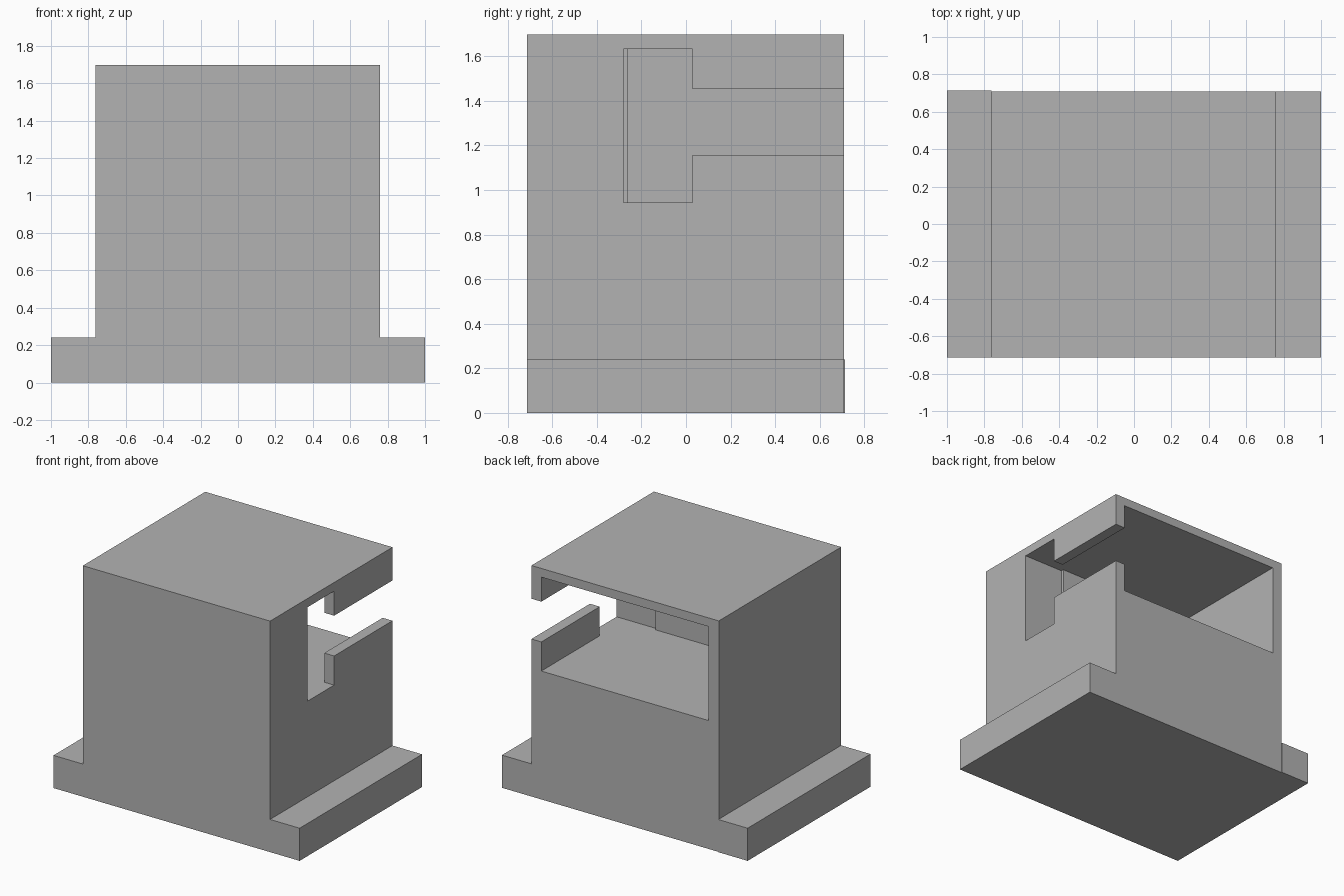
import bpy, bmesh
from mathutils import Vector

if "Cube" in bpy.data.objects:
    bpy.data.objects.remove(bpy.data.objects["Cube"])

grey = bpy.data.materials.new("plain grey")
grey.diffuse_color = (0.45, 0.45, 0.45, 1)
grey.use_nodes = True
grey.node_tree.nodes["Principled BSDF"].inputs["Base Color"].default_value = grey.diffuse_color


def prism(name, points, offset):
    """Extrude a flat outline along an offset vector."""
    bm = bmesh.new()
    face = bm.faces.new([bm.verts.new(p) for p in points])
    new = bmesh.ops.extrude_face_region(bm, geom=[face])["geom"]
    verts = [v for v in new if isinstance(v, bmesh.types.BMVert)]
    bmesh.ops.translate(bm, vec=Vector(offset), verts=verts)
    bmesh.ops.recalc_face_normals(bm, faces=bm.faces)
    mesh = bpy.data.meshes.new(name)
    bm.to_mesh(mesh)
    bm.free()
    mesh.materials.append(grey)
    obj = bpy.data.objects.new(name, mesh)
    bpy.context.collection.objects.link(obj)
    return obj


def box(name, x, y, z):
    outline = [(x[0], y[0], z[0]), (x[1], y[0], z[0]),
               (x[1], y[1], z[0]), (x[0], y[1], z[0])]
    return prism(name, outline, (0, 0, z[1] - z[0]))


FRONT, BACK = -0.713, 0.708
FLANGE_TOP, TOP = 0.24, 1.697

# Block with the right-hand foot in one profile
profile = [(-0.762, 0), (1, 0), (1, FLANGE_TOP), (0.76, FLANGE_TOP),
           (0.76, TOP), (-0.762, TOP)]
body = prism("housing", [(x, FRONT, z) for x, z in profile], (0, BACK - FRONT, 0))

# Left foot, very slightly longer at the back
box("left_foot", (-1, -0.762), (FRONT, 0.713), (0, FLANGE_TOP))

# Chamber open at the back, with a stepped window through the right wall
plan = [(-0.68, 1), (-0.68, -0.26), (0.43, -0.26), (0.43, -0.28),
        (0.9, -0.28), (0.9, 0.03), (0.68, 0.03), (0.68, 1)]
chamber = prism("chamber_cutter", [(x, y, 0.943) for x, y in plan], (0, 0, 0.69))

# Slot running from the window to the back edge
slot = box("slot_cutter", (0.6, 0.9), (-0.1, 1.1), (1.157, 1.453))

for cutter in (chamber, slot):
    mod = body.modifiers.new(cutter.name, "BOOLEAN")
    mod.operation = "DIFFERENCE"
    mod.solver = "EXACT"
    mod.object = cutter
    cutter.hide_render = True
    cutter.hide_viewport = True
